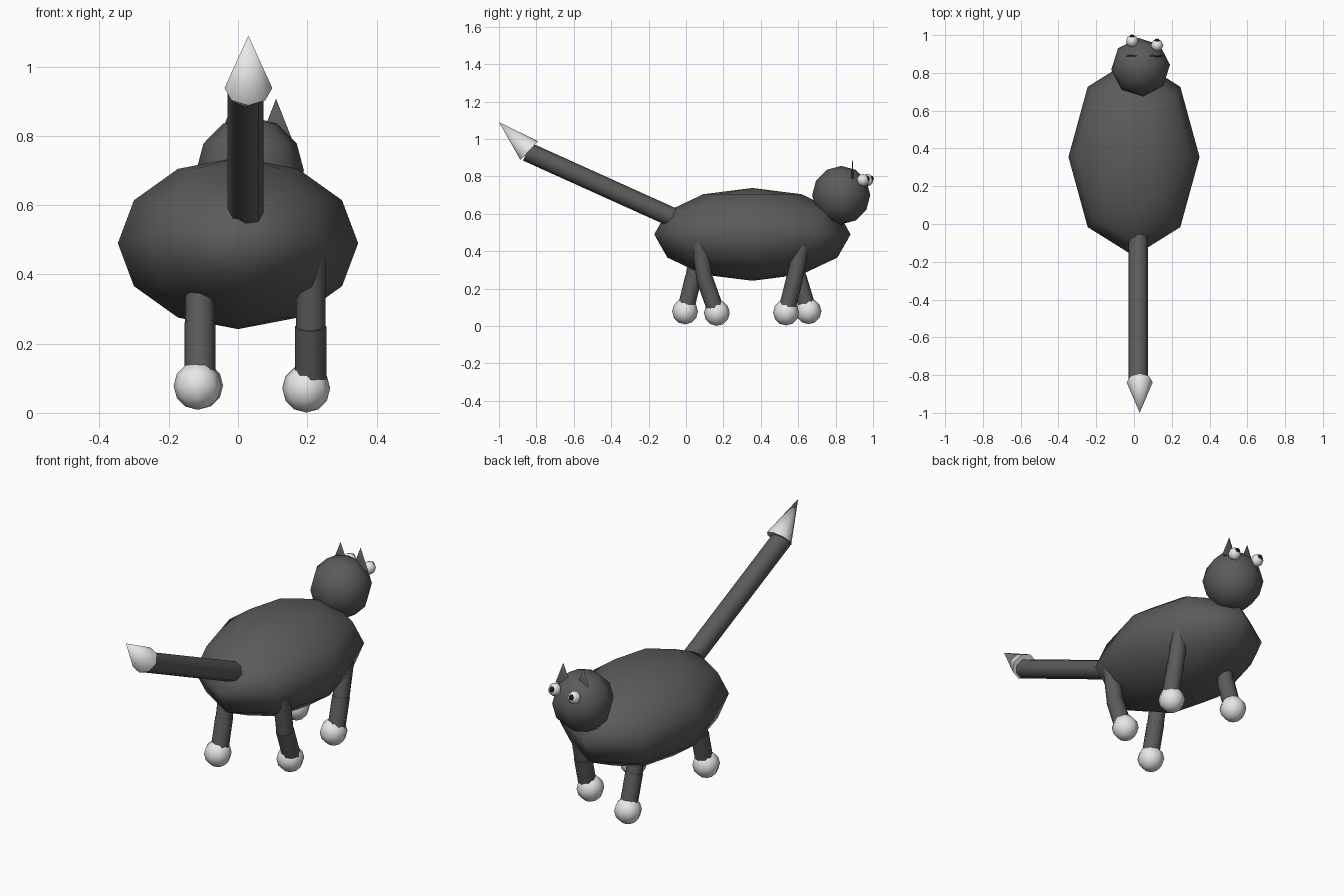
import bpy, math
from mathutils import Vector

if "Cube" in bpy.data.objects:
    bpy.data.objects.remove(bpy.data.objects["Cube"])


def material(name, value):
    m = bpy.data.materials.new(name)
    m.diffuse_color = (value, value, value, 1)
    m.use_nodes = True
    m.node_tree.nodes["Principled BSDF"].inputs["Base Color"].default_value = m.diffuse_color
    return m


FUR = material("dark_grey_fur", 0.105)
WHITE = material("white", 0.8)
BLACK = material("black_pupil", 0.01)


def finish(name, mat, angle):
    ob = bpy.context.object
    ob.name = name
    ob.data.materials.append(mat)
    bpy.ops.object.shade_smooth_by_angle(angle=math.radians(angle))
    return ob


def ball(name, loc, size, mat, segments=8, rings=6, rot=(0, 0, 0)):
    bpy.ops.mesh.primitive_uv_sphere_add(segments=segments, ring_count=rings,
                                         radius=1, location=loc, rotation=rot)
    bpy.context.object.scale = size if isinstance(size, tuple) else (size,) * 3
    return finish(name, mat, 80)


def rod(name, a, b, r1, r2, mat, sides=8):
    """Tapered or straight round bar from point a to point b."""
    a, b = Vector(a), Vector(b)
    d = b - a
    bpy.ops.mesh.primitive_cone_add(vertices=sides, radius1=r1, radius2=r2,
                                    depth=d.length, location=(a + b) / 2)
    ob = bpy.context.object
    ob.rotation_euler = d.to_track_quat('Z', 'Y').to_euler()
    return finish(name, mat, 60)


# Body and head
ball("body", (0, 0.355, 0.49), (0.347, 0.525, 0.248), FUR)
ball("head", (0.035, 0.83, 0.70), 0.156, FUR, rot=(0, 0, math.radians(5)))

# Tail with a pale pointed tip
rod("tail", (0.022, -0.07, 0.58), (0.022, -0.85, 0.932), 0.052, 0.052, FUR)
rod("tail_tip", (0.03, -0.838, 0.938), (0.03, -1.0, 1.09), 0.069, 0, WHITE)

# Bent legs: name, hip, knee, paw
legs = [
    ("right_hind", (0.21, 0.07, 0.45), (0.21, 0.10, 0.25), (0.197, 0.165, 0.070)),
    ("right_fore", (0.21, 0.62, 0.43), (0.21, 0.58, 0.25), (0.197, 0.535, 0.072)),
    ("left_hind", (-0.11, 0.06, 0.36), (-0.11, 0.04, 0.26), (-0.117, -0.005, 0.078)),
    ("left_fore", (-0.11, 0.58, 0.36), (-0.11, 0.60, 0.26), (-0.112, 0.655, 0.079)),
]
for side, hip, knee, paw in legs:
    foot = (knee[0], paw[1], paw[2])
    rod(side + "_upper_leg", hip, knee, 0.043, 0.043, FUR)
    rod(side + "_lower_leg", knee, foot, 0.045, 0.045, FUR)
    ball(side + "_knee", knee, 0.043, FUR)
    ball(side + "_paw", paw, 0.069, WHITE)

# Thin pointed ears, white eyes and dark pupils
for side, ear_x, eye in (("left", -0.01, (-0.01, 0.968, 0.78)),
                         ("right", 0.11, (0.122, 0.946, 0.78))):
    ear = rod(side + "_ear", (ear_x, 0.89, 0.79), (ear_x, 0.89, 0.907), 0.046, 0, FUR)
    ear.scale.y = 0.14
    ball(side + "_eye", eye, 0.033, WHITE)
    ball(side + "_pupil", (eye[0], eye[1] + 0.024, eye[2] + 0.008),
         (0.014, 0.012, 0.016), BLACK)
